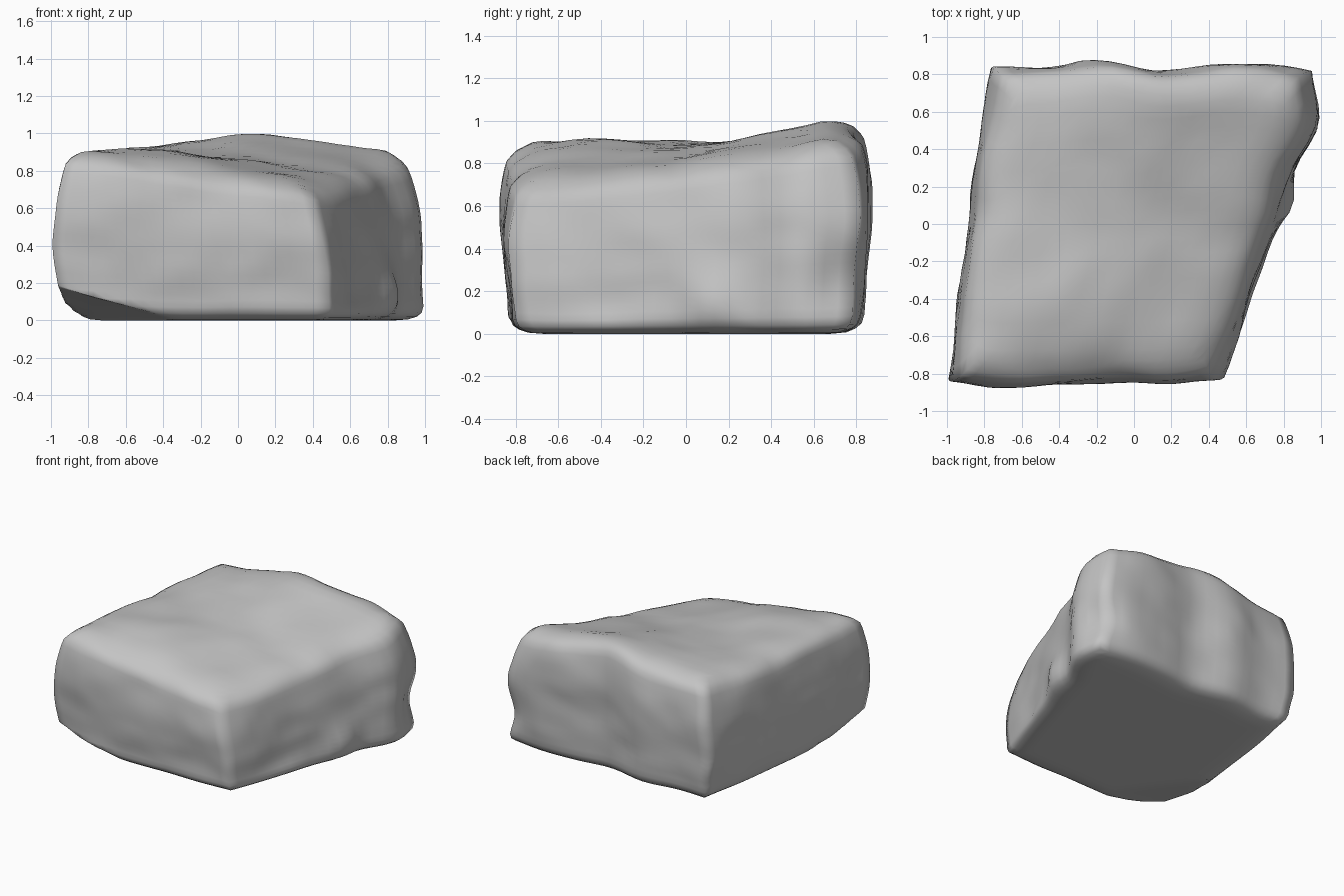
import bpy, bmesh, math
from mathutils import Vector, noise

cube = bpy.data.objects.get("Cube")
if cube:
    bpy.data.objects.remove(cube)


def curve(values, s):
    """Smooth curve through evenly spaced values, s in -1..1."""
    n = len(values) - 1
    f = max(0.0, min(1.0, (s + 1) / 2)) * n
    i = min(int(f), n - 1)
    t = f - i
    p1, p2 = values[i], values[i + 1]
    p0 = values[i - 1] if i else 2 * p1 - p2
    p3 = values[i + 2] if i + 2 <= n else 2 * p2 - p1
    return p1 + 0.5 * t * (p2 - p0 + t * (2 * p0 - 5 * p1 + 4 * p2 - p3
                                          + t * (3 * (p1 - p2) + p3 - p0)))


# Plan outline: side edges run front to back, end edges run left to right
WEST = [-1.0, -0.96, -0.9, -0.85, -0.77]
EAST = [0.46, 0.57, 0.67, 0.75, 0.83, 0.98, 0.95]
FRONT = [-0.84, -0.87, -0.86, -0.85, -0.85, -0.83]
BACK = [0.85, 0.84, 0.88, 0.82, 0.85, 0.86, 0.82]
# Top surface heights, one row per step from front to back
TOP = [[0.92, 0.87, 0.81, 0.75, 0.69],
       [0.92, 0.91, 0.87, 0.79, 0.72],
       [0.90, 0.90, 0.87, 0.83, 0.77],
       [0.91, 0.92, 0.95, 0.90, 0.84],
       [0.93, 0.97, 1.05, 0.97, 0.91]]
# Width of the sides from the ground up, on the left, right and ends
WEST_BULGE = [0.95, 0.985, 1.0, 0.995, 0.975, 0.93]
EAST_BULGE = [1.0, 0.99, 1.0, 0.98, 0.94, 0.89]
END_BULGE = [0.95, 0.965, 0.985, 1.0, 0.985, 0.95]


def round_edge(e, w):
    """Round the top and bottom rims of a unit box section."""
    r = 0.22 if w > 0 else 0.16
    c = Vector((min(e, 1 - r), max(-1 + r, min(1 - r, w))))
    d = Vector((e, w)) - c
    if d.length > r:
        d = d.normalized() * r
    return c.x + d.x, c.y + d.y


def bump(q, y, z, spread):
    return math.exp(-((q.y - y) ** 2 + (q.z - z) ** 2) / spread)


def shape(p):
    u, v, w = p
    e = max(abs(u), abs(v))
    e2, w = round_edge(e, w)
    t = (w + 1) / 2
    k = e2 / e if e > 0 else 1
    # upper corners are worn back
    k *= 1 - 0.04 * (u * v) ** 4 * max(0, w) ** 2
    u *= k * curve(WEST_BULGE if u < 0 else EAST_BULGE, w)
    v *= k * curve(END_BULGE, w)
    height = curve([curve(row, u) for row in TOP], v)
    x0, x1 = curve(WEST, v), curve(EAST, v)
    y0, y1 = curve(FRONT, u), curve(BACK, u)
    q = Vector((x0 + (x1 - x0) * (u + 1) / 2,
                y0 + (y1 - y0) * (v + 1) / 2, t * height))
    # undercut below the front corner
    q.z = max(q.z, 0.17 * (-u - v - 1.0) / 0.9)
    # hollow in the right-hand side, above a low bulge
    if p.x > 0.9:
        q.x -= 0.04 * bump(q, -0.3, 0.35, 0.05)
        q.x += 0.07 * bump(q, 0.12, 0.15, 0.02)
        q.x -= 0.05 * bump(q, 0.75, 0.27, 0.02)
    # weathered surface, calm near the flat base
    wear = noise.noise_vector(q * 3.2 + Vector((4, 1, 7))) * 0.018
    wear += noise.noise_vector(q * 7) * 0.006
    return q + wear * min(1, t * 5)


# Rock block
bm = bmesh.new()
bmesh.ops.create_cube(bm, size=2)
bmesh.ops.subdivide_edges(bm, edges=bm.edges[:], cuts=21, use_grid_fill=True)
for vert in bm.verts:
    vert.co = shape(vert.co.copy())

# Rest on the ground, centred
lo = [min(v.co[i] for v in bm.verts) for i in range(3)]
hi = [max(v.co[i] for v in bm.verts) for i in range(3)]
shift = Vector(((lo[0] + hi[0]) / 2, (lo[1] + hi[1]) / 2, lo[2]))
bmesh.ops.translate(bm, verts=bm.verts[:], vec=-shift)
bmesh.ops.recalc_face_normals(bm, faces=bm.faces[:])
for face in bm.faces:
    face.smooth = True

mesh = bpy.data.meshes.new("rock")
bm.to_mesh(mesh)
bm.free()
rock = bpy.data.objects.new("rock", mesh)
bpy.context.collection.objects.link(rock)

# Plain stone grey
stone = bpy.data.materials.new("stone grey")
stone.use_nodes = True
grey = (0.55, 0.55, 0.55, 1)
stone.diffuse_color = grey
stone.node_tree.nodes["Principled BSDF"].inputs["Base Color"].default_value = grey
mesh.materials.append(stone)
